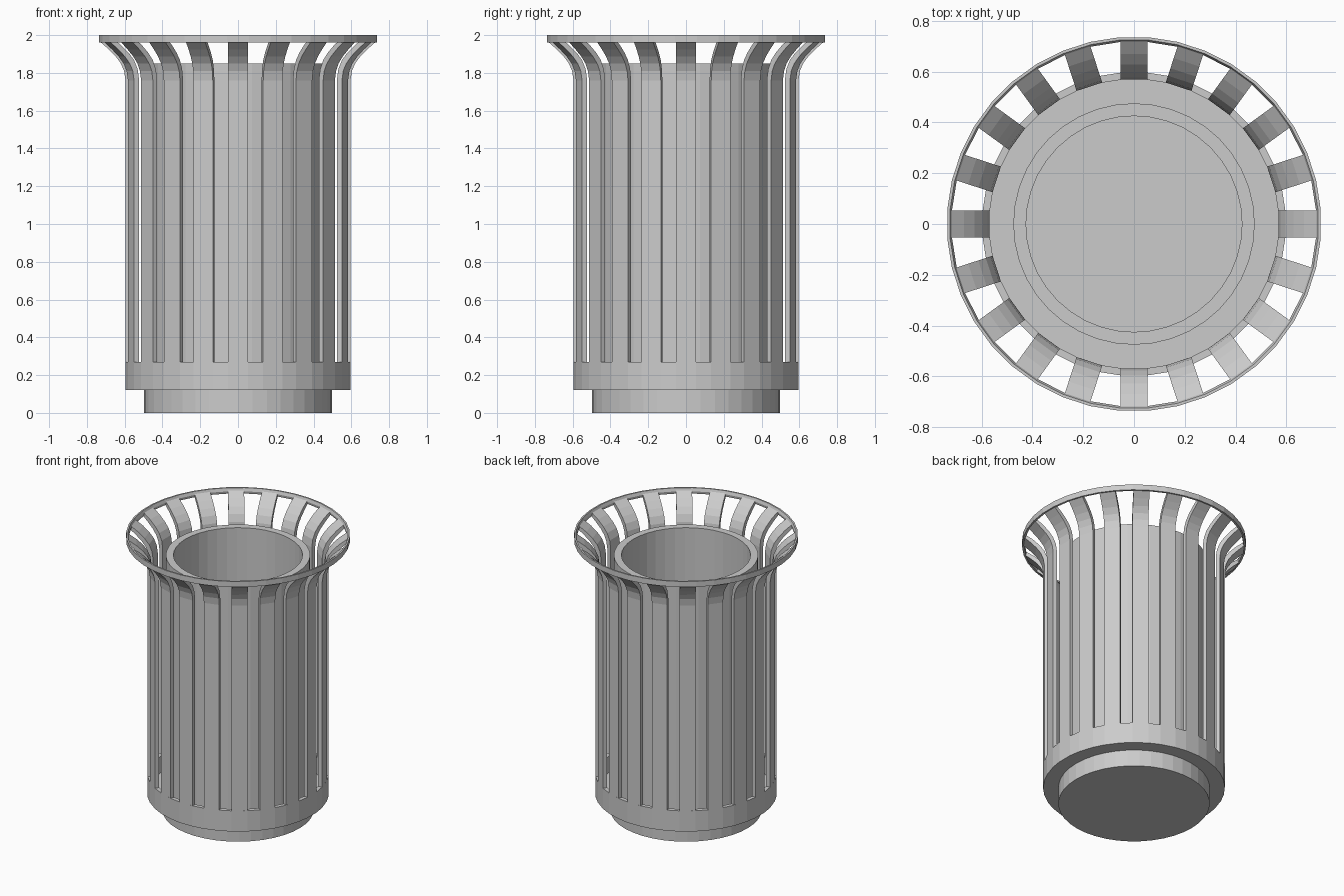
import bpy, bmesh
from math import sin, cos, pi, asin

if "Cube" in bpy.data.objects:
    bpy.data.objects.remove(bpy.data.objects["Cube"])

SLATS = 20
HALF = 0.053          # half slat width
R_OUT, R_IN = 0.598, 0.570


def finish(name, bm):
    bmesh.ops.recalc_face_normals(bm, faces=bm.faces)
    me = bpy.data.meshes.new(name)
    bm.to_mesh(me)
    bm.free()
    ob = bpy.data.objects.new(name, me)
    bpy.context.collection.objects.link(ob)
    return ob


def even(n, offset=0.0):
    return [offset + 2 * pi * i / n for i in range(n)]


def revolve(name, profile, angles, closed=True):
    """Lathe a (radius, z) profile; open profiles get flat end discs."""
    bm = bmesh.new()
    rings = [[bm.verts.new((r * cos(a), r * sin(a), z)) for a in angles]
             for r, z in profile]
    n, m = len(angles), len(profile)
    for k in range(m if closed else m - 1):
        a, b = rings[k], rings[(k + 1) % m]
        for i in range(n):
            j = (i + 1) % n
            bm.faces.new((a[i], a[j], b[j], b[i]))
    if not closed:
        bm.faces.new(rings[0])
        bm.faces.new(rings[-1])
    return finish(name, bm)


# Foot
revolve("foot", [(0.498, 0), (0.498, 0.12)], even(40), closed=False)

# Lower band with floor; its corners line up with the slat edges
w = asin(HALF / R_OUT)
slat_angles = [2 * pi * i / SLATS + s * w for i in range(SLATS) for s in (-1, 1)]
revolve("lower_band_and_floor",
        [(R_OUT, 0.12), (R_OUT, 0.27), (R_IN, 0.27), (R_IN, 0.15)],
        slat_angles, closed=False)

# Flared slats: matching outer and inner profile points (radius, z)
outer = [(0.5955, 0.27), (0.5955, 1.76), (0.603, 1.81), (0.620, 1.85),
         (0.648, 1.888), (0.685, 1.925), (0.728, 1.963)]
inner = [(0.568, 0.27), (0.568, 1.765), (0.576, 1.82), (0.596, 1.868),
         (0.627, 1.908), (0.669, 1.948), (0.720, 1.985)]
bm = bmesh.new()
for i in range(SLATS):
    a = 2 * pi * i / SLATS
    c, s = cos(a), sin(a)
    prev = None
    for (ro, zo), (ri, zi) in zip(outer, inner):
        sec = [bm.verts.new((r * c - t * s, r * s + t * c, z))
               for r, t, z in ((ro, -HALF, zo), (ro, HALF, zo),
                               (ri, HALF, zi), (ri, -HALF, zi))]
        if prev:
            for k in range(4):
                j = (k + 1) % 4
                bm.faces.new((prev[k], prev[j], sec[j], sec[k]))
        else:
            bm.faces.new(sec)
        prev = sec
    bm.faces.new(prev)
finish("slats", bm)

# Top rim
revolve("top_rim", [(0.737, 1.96), (0.737, 2.0), (0.726, 2.0), (0.718, 1.978),
                    (0.722, 1.96)],
        even(40, pi / 40))

# Inner bin, open at the top
revolve("inner_bin", [(0.475, 0.15), (0.475, 1.85), (0.425, 1.85), (0.425, 0.2)],
        even(40), closed=False)
